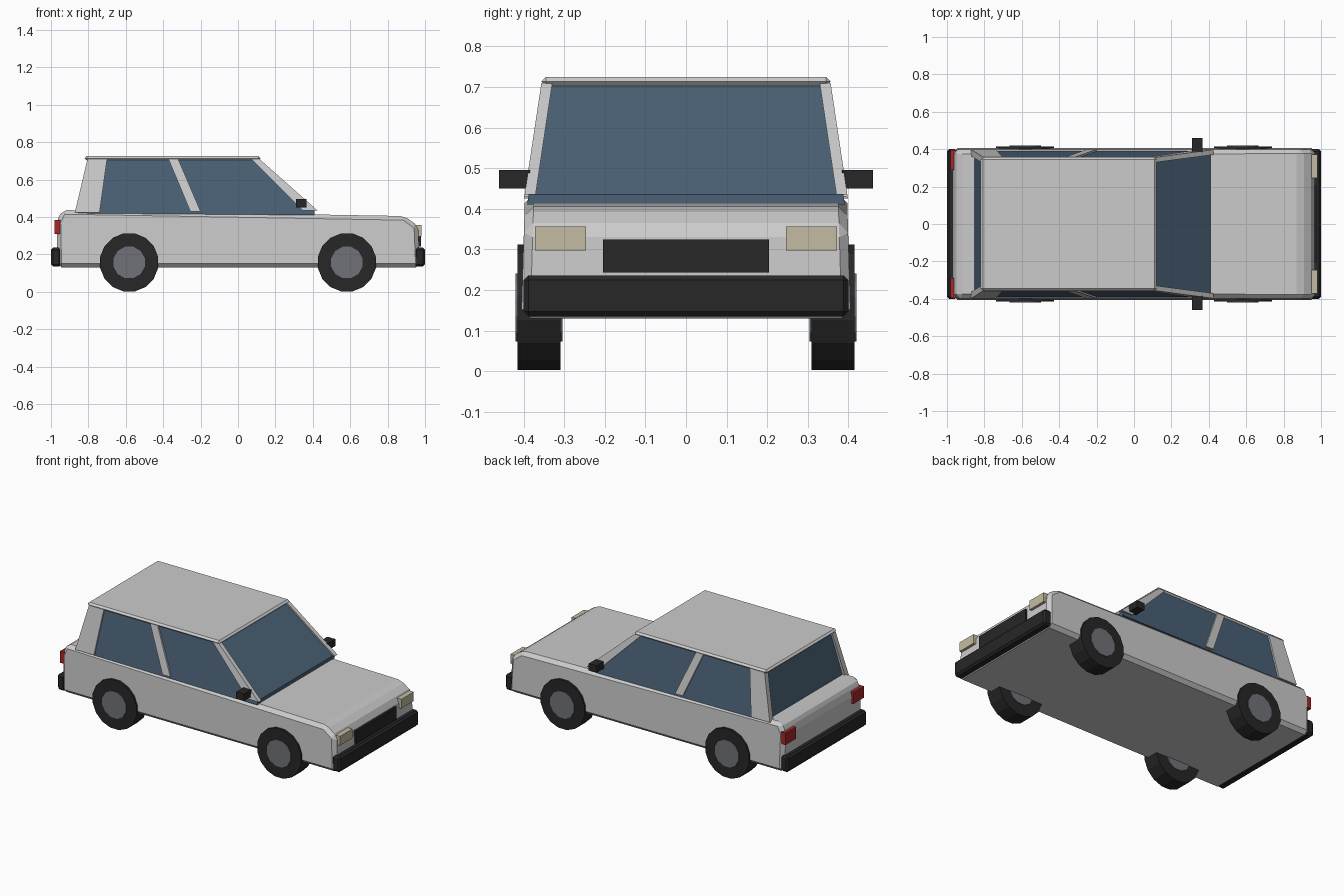
import bpy, bmesh, math
from mathutils import Matrix

if "Cube" in bpy.data.objects:
    bpy.data.objects.remove(bpy.data.objects["Cube"])


def material(name, rgb):
    m = bpy.data.materials.new(name)
    m.diffuse_color = (*rgb, 1)
    m.use_nodes = True
    m.node_tree.nodes["Principled BSDF"].inputs["Base Color"].default_value = m.diffuse_color
    return m


BLACK = material("black_rubber", (0.02, 0.02, 0.02))
GLASS = material("tinted_glass", (0.07, 0.12, 0.18))
HUB = material("hub_grey", (0.16, 0.17, 0.19))
CREAM = material("lamp_cream", (0.55, 0.5, 0.36))
RED = material("lamp_red", (0.4, 0.02, 0.02))


def finish(name, bm, mat=None):
    bmesh.ops.recalc_face_normals(bm, faces=bm.faces)
    me = bpy.data.meshes.new(name)
    bm.to_mesh(me)
    bm.free()
    if mat:
        me.materials.append(mat)
    ob = bpy.data.objects.new(name, me)
    bpy.context.collection.objects.link(ob)
    return ob


def prism(name, pts, outer, inner, mat=None):
    """Side profile (x, z) spanned between two y(z) functions."""
    bm = bmesh.new()
    a = [bm.verts.new((x, outer(z), z)) for x, z in pts]
    b = [bm.verts.new((x, inner(z), z)) for x, z in pts]
    bm.faces.new(a)
    bm.faces.new(b)
    for i in range(len(a)):
        j = (i + 1) % len(a)
        bm.faces.new((a[i], a[j], b[j], b[i]))
    return finish(name, bm, mat)


def box(name, x, y, z, mat=None):
    return prism(name, [(x[0], z[0]), (x[1], z[0]), (x[1], z[1]), (x[0], z[1])],
                 lambda _: y[0], lambda _: y[1], mat)


def bevel(ob, width, segments=1):
    m = ob.modifiers.new("bevel", 'BEVEL')
    m.width = width
    m.segments = segments
    m.limit_method = 'ANGLE'
    m.angle_limit = math.radians(25)


def disc(name, r, x, y, z, depth, sides, mat):
    bm = bmesh.new()
    bmesh.ops.create_cone(bm, cap_ends=True, segments=sides, radius1=r, radius2=r, depth=depth)
    bmesh.ops.transform(bm, verts=bm.verts, matrix=Matrix.Translation((x, y, z))
                        @ Matrix.Rotation(math.pi / 2, 4, 'X')
                        @ Matrix.Rotation(math.pi / sides, 4, 'Z'))
    return finish(name, bm, mat)


# lower body shell with chamfered edges
def body_y(z):
    return 0.406 - 0.03 * (z - 0.13)


body = prism("body", [(-0.965, 0.13), (-0.97, 0.375), (-0.94, 0.437), (0.89, 0.405),
                      (0.963, 0.352), (0.972, 0.13)], body_y, lambda z: -body_y(z))
bevel(body, 0.022)


# glasshouse, slightly inside the pillars
def cabin_y(z):
    return 0.397 - 0.15 * (z - 0.44)


prism("window_glass", [(-0.855, 0.42), (-0.795, 0.71), (0.10, 0.71), (0.41, 0.435), (0.41, 0.41)],
      lambda z: cabin_y(z) - 0.01, lambda z: 0.01 - cabin_y(z), GLASS)

# roof panel
roof = box("roof", (-0.82, 0.12), (-0.357, 0.357), (0.702, 0.725))
bevel(roof, 0.012)

# pillars on both sides
pillars = {
    "windscreen_pillar": ([(0.345, 0.435), (0.425, 0.435), (0.115, 0.71), (0.07, 0.71)], 0.027),
    "centre_pillar": ([(-0.255, 0.43), (-0.2, 0.43), (-0.32, 0.71), (-0.372, 0.71)], 0.025),
    "rear_pillar": ([(-0.872, 0.425), (-0.74, 0.425), (-0.70, 0.71), (-0.805, 0.71)], 0.035),
}
for s, side in ((-1, "right"), (1, "left")):
    for name, (pts, d) in pillars.items():
        prism(f"{side}_{name}", pts, lambda z: s * cabin_y(z), lambda z: s * (cabin_y(z) - d))
    # mirrors and lamps
    box(f"{side}_mirror", (0.31, 0.365), (s * 0.385, s * 0.461), (0.45, 0.495), BLACK)
    box(f"{side}_headlight", (0.93, 0.982), (s * 0.247, s * 0.372), (0.297, 0.356), CREAM)
    box(f"{side}_tail_light", (-0.982, -0.948), (s * 0.29, s * 0.395), (0.31, 0.384), RED)
    # wheels
    for x, end in ((0.582, "front"), (-0.582, "rear")):
        disc(f"{end}_{side}_tyre", 0.158, x, s * 0.362, 0.157, 0.106, 16, BLACK)
        disc(f"{end}_{side}_hub", 0.087, x, s * 0.362, 0.157, 0.116, 12, HUB)

# grille and bumpers
box("grille", (0.94, 0.978), (-0.205, 0.205), (0.243, 0.324), BLACK)
for name, x in (("front_bumper", (0.942, 1.0)), ("rear_bumper", (-1.0, -0.945))):
    bevel(box(name, x, (-0.4, 0.4), (0.135, 0.236), BLACK), 0.012)
